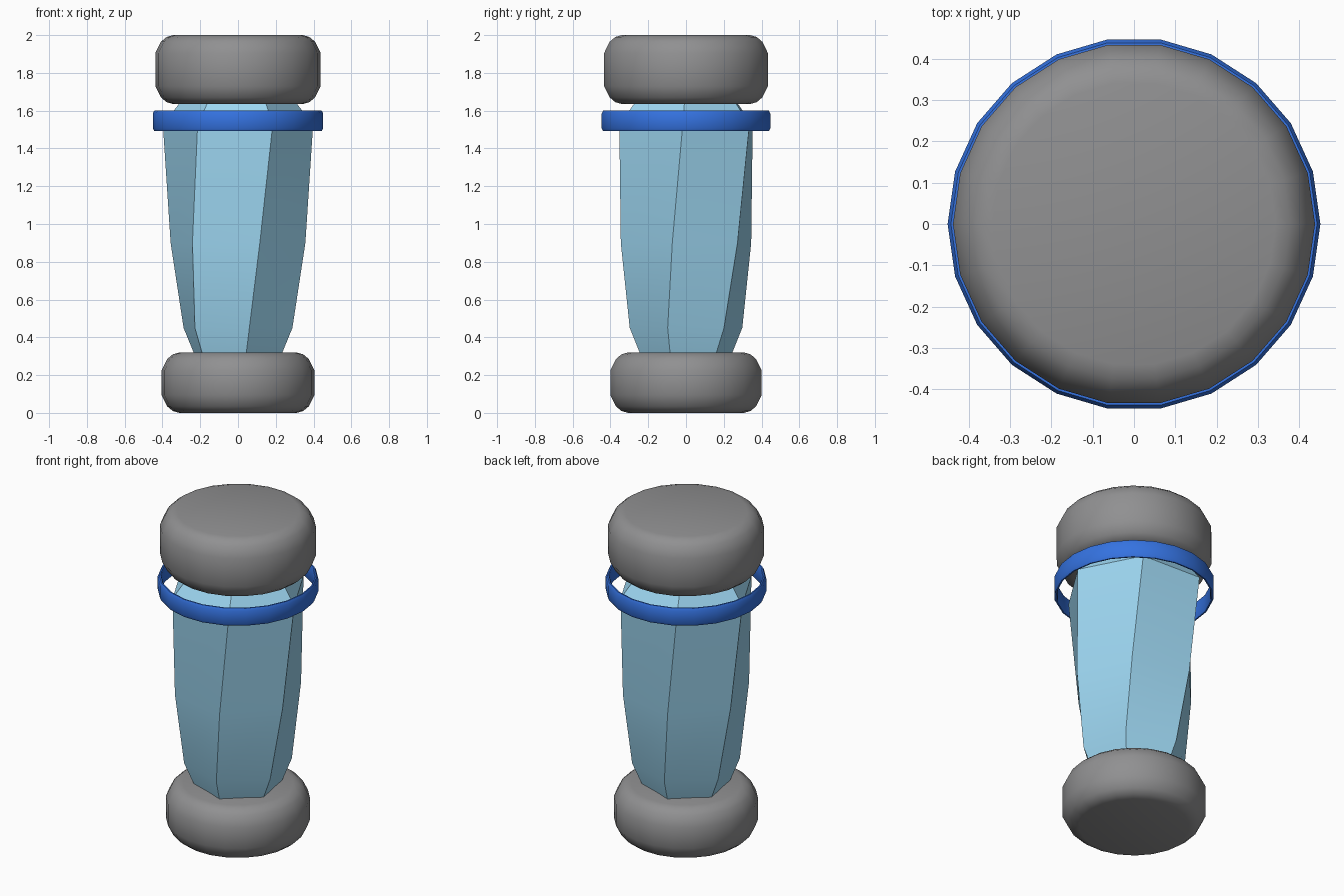
import bpy
import math

if "Cube" in bpy.data.objects:
    bpy.data.objects.remove(bpy.data.objects["Cube"])


def lathe(name, profile, sides, angle, color, caps=True):
    """Stack rings of (radius, z, twist in degrees) into a mesh.
    caps=True closes both ends; otherwise the profile loops into a band."""
    verts, faces = [], []
    for r, z, twist in profile:
        for i in range(sides):
            a = math.tau * i / sides + math.radians(twist)
            verts.append((r * math.cos(a), r * math.sin(a), z))
    n = len(profile)
    for k in range(n - 1 if caps else n):
        lo, hi = k * sides, (k + 1) % n * sides
        for i in range(sides):
            j = (i + 1) % sides
            faces.append((lo + i, lo + j, hi + j, hi + i))
    if caps:
        faces.append(tuple(reversed(range(sides))))
        faces.append(tuple(range((n - 1) * sides, n * sides)))
    mesh = bpy.data.meshes.new(name)
    mesh.from_pydata(verts, [], faces)
    obj = bpy.data.objects.new(name, mesh)
    bpy.context.collection.objects.link(obj)
    mat = bpy.data.materials.new(name + "_color")
    mat.diffuse_color = (*color, 1)
    mat.use_nodes = True
    mat.node_tree.nodes["Principled BSDF"].inputs["Base Color"].default_value = mat.diffuse_color
    mesh.materials.append(mat)
    bpy.ops.object.select_all(action='DESELECT')
    obj.select_set(True)
    bpy.context.view_layer.objects.active = obj
    bpy.ops.object.shade_smooth_by_angle(angle=math.radians(angle))
    return obj


def rounded_cap(name, radius, z0, z1):
    """Dark drum with rounded rims."""
    rim = [(0.095, 0.0), (0.06, 0.01), (0.03, 0.035), (0.0, 0.095)]
    profile = [(radius - d, z0 + h, 0) for d, h in rim]
    profile += [(radius - d, z1 - h, 0) for d, h in reversed(rim)]
    return lathe(name, profile, 22, 80, (0.28, 0.28, 0.285))


# Rounded end caps
rounded_cap("bottom_cap", 0.405, 0.0, 0.32)
rounded_cap("top_cap", 0.438, 1.635, 2.0)

# Twisted hexagonal crystal, both ends sunk into the caps
lathe("crystal", [(0.20, 0.20, -21.5), (0.304, 0.45, -18.6), (0.364, 0.90, -11.5),
                  (0.398, 1.525, -2.5), (0.225, 1.75, 0.0)],
      6, 30, (0.34, 0.68, 0.89))

# Thin floating ring with softened edges
lathe("ring", [(0.431, 1.50, 0), (0.435, 1.492, 0), (0.443, 1.492, 0), (0.451, 1.507, 0),
               (0.451, 1.585, 0), (0.443, 1.60, 0), (0.435, 1.60, 0), (0.431, 1.592, 0)],
      22, 50, (0.035, 0.17, 0.75), caps=False)
